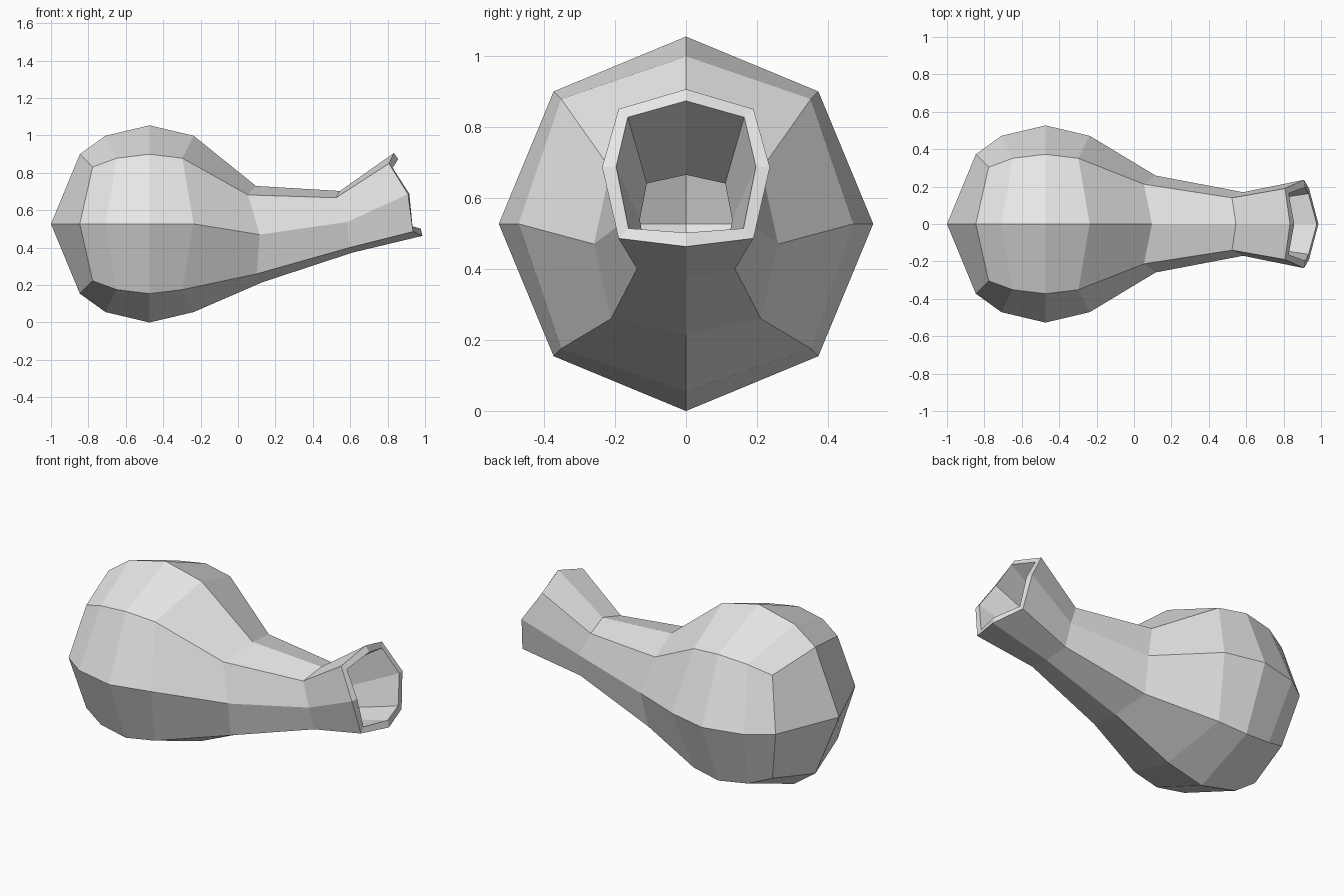
import bpy, bmesh
from mathutils import Vector

cube = bpy.data.objects.get("Cube")
if cube:
    bpy.data.objects.remove(cube, do_unlink=True)

# Clay material
clay = bpy.data.materials.new("clay_grey")
clay.use_nodes = True
GREY = (0.8, 0.8, 0.8, 1)
clay.diffuse_color = GREY
clay.node_tree.nodes["Principled BSDF"].inputs["Base Color"].default_value = GREY

R = 0.527
CENTRE = Vector((R - 1, 0, R))

# Half sections run from the top, round the +y side, to the bottom
SQUARE = [(0, 1), (1, 1), (1, 0), (1, -1), (0, -1)]
NECK_SECTIONS = [
    [(.096, 0, .73), (.053, .213, .682), (.116, .259, .47), (.10, .211, .26), (.13, 0, .215)],
    [(.545, 0, .703), (.524, .14, .667), (.583, .17, .537), (.595, .138, .40), (.61, 0, .373)],
    [(.834, 0, .906), (.807, .19, .85), (.909, .236, .686), (.936, .19, .486), (.986, 0, .463)],
]


def bulb_section(t):
    """Slice of a box at t, pushed out onto the bulb's sphere."""
    return [CENTRE + Vector((t, y, z)).normalized() * R for y, z in SQUARE]


def add_ring(bm, half):
    """Complete a half section by mirroring it across y = 0."""
    half = [Vector(p) for p in half]
    mirrored = [Vector((p.x, -p.y, p.z)) for p in half[-2:0:-1]]
    return [bm.verts.new(p) for p in half + mirrored]


bm = bmesh.new()
sections = [bulb_section(t) for t in (-1, -.5, 0, .5)] + NECK_SECTIONS
rings = [add_ring(bm, s) for s in sections]

# Body wall from the bulb to the flared mouth
for a, b in zip(rings, rings[1:]):
    for i in range(8):
        j = (i + 1) % 8
        bm.faces.new((a[i], a[j], b[j], b[i]))

# Rounded end: four quads meeting at the pole
pole = bm.verts.new(CENTRE - Vector((R, 0, 0)))
first = rings[0]
for i in range(0, 8, 2):
    bm.faces.new((pole, first[i], first[i + 1], first[(i + 2) % 8]))

bmesh.ops.recalc_face_normals(bm, faces=bm.faces)
mesh = bpy.data.meshes.new("hollow_vessel")
bm.to_mesh(mesh)
bm.free()
mesh.materials.append(clay)
vessel = bpy.data.objects.new("hollow_vessel", mesh)
bpy.context.collection.objects.link(vessel)

# Wall thickness, with a rim around the mouth
wall = vessel.modifiers.new("wall", 'SOLIDIFY')
wall.thickness = 0.04
wall.offset = -1
